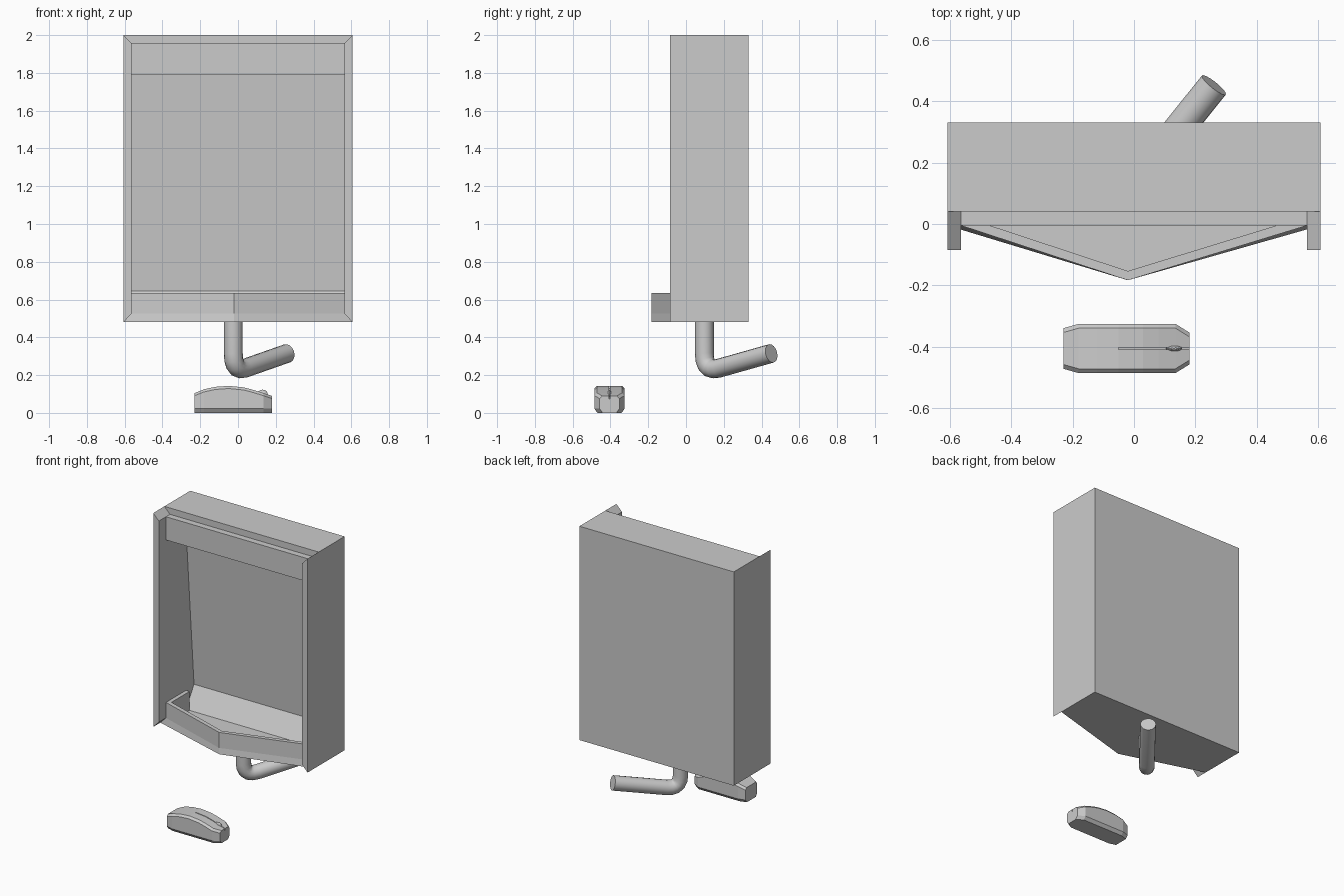
import bpy, bmesh
from mathutils import Vector

if "Cube" in bpy.data.objects:
    bpy.data.objects.remove(bpy.data.objects["Cube"])


def loft(name, sections):
    """Solid through a list of equal-length closed sections, capped at both ends."""
    bm = bmesh.new()
    rings = [[bm.verts.new(p) for p in s] for s in sections]
    n = len(rings[0])
    for a, b in zip(rings, rings[1:]):
        for i in range(n):
            j = (i + 1) % n
            bm.faces.new((a[i], a[j], b[j], b[i]))
    bm.faces.new(rings[0])
    bm.faces.new(rings[-1])
    bmesh.ops.recalc_face_normals(bm, faces=bm.faces)
    me = bpy.data.meshes.new(name)
    bm.to_mesh(me)
    bm.free()
    ob = bpy.data.objects.new(name, me)
    bpy.context.collection.objects.link(ob)
    return ob


def box(name, x0, x1, y0, y1, z0, z1):
    return loft(name, [[(x0, y0, z), (x1, y0, z), (x1, y1, z), (x0, y1, z)] for z in (z0, z1)])


def cut(ob, cutter):
    cutter.hide_render = True
    cutter.hide_viewport = True
    cutter.display_type = 'WIRE'
    m = ob.modifiers.new("cut", 'BOOLEAN')
    m.operation = 'DIFFERENCE'
    m.solver = 'EXACT'
    m.object = cutter


W, IN = 0.607, 0.563      # outer and inner half widths
FRONT, APEX = -0.005, -0.02

# Cabinet with a leaning back wall and a sloped floor at the rear
cabinet = box("cabinet", -W, W, 0.04, 0.33, 0.48, 2.0)
recess_profile = [(-0.1, 0.50), (0.22, 0.50), (0.31, 0.644), (0.22, 1.79), (-0.1, 1.79)]
recess = loft("recess_cutter", [[(x, y, z) for y, z in recess_profile] for x in (-IN, IN)])
cut(cabinet, recess)

# Raised panel across the top of the opening
box("top_panel", -IN, IN, FRONT, 0.04, 1.79, 1.955)

# Side wings with mitred ends
for s, name in ((-1, "left_wing"), (1, "right_wing")):
    outline = [(s * W, 0.48), (s * W, 2.0), (s * IN, 1.955), (s * IN, 0.525)]
    loft(name, [[(x, y, z) for x, z in outline] for y in (-0.085, 0.04)])


# Pointed basin rim: one cross-section swept around the front and along both sides
def rim_section(s, y_out, y_in, x_low=W, z_low=0.48):
    xo, xi, xl = (APEX, APEX, APEX) if s == 0 else (s * IN, s * 0.535, s * x_low)
    return [(xl, y_out, z_low), (xo, y_out, 0.525), (xo, y_out, 0.635),
            (xi, y_in, 0.635), (xi, y_in, 0.50), (xi, y_in, z_low)]


def rim_side(s):
    return [rim_section(s, 0.22, 0.22, 0.59, 0.485), rim_section(s, 0.04, 0.04),
            rim_section(s, FRONT, 0.017)]


loft("basin_rim", rim_side(-1) + [rim_section(0, -0.183, -0.153)] + rim_side(1)[::-1])

# Floor plate inside the pointed rim
floor = [(-0.535, 0.04), (-0.535, 0.017), (APEX, -0.153), (0.535, 0.017), (0.535, 0.04)]
loft("basin_floor", [[(x, y, z) for x, y in floor] for z in (0.48, 0.50)])

# Drain pipe with a rounded elbow
corner, end = Vector((-0.025, 0.097, 0.215)), Vector((0.26, 0.452, 0.315))
a = corner + Vector((0, 0, 0.10))
b = corner + (end - corner).normalized() * 0.10
path = [Vector((corner.x, corner.y, 0.49))]
for i in range(6):
    t = i / 5
    path.append(a * (1 - t) ** 2 + corner * 2 * t * (1 - t) + b * t * t)
path.append(end)
curve = bpy.data.curves.new("drain_pipe", 'CURVE')
curve.dimensions = '3D'
curve.bevel_depth = 0.05
curve.bevel_resolution = 6
curve.use_fill_caps = True
spline = curve.splines.new('POLY')
spline.points.add(len(path) - 1)
for p, co in zip(spline.points, path):
    p.co = (*co, 1)
pipe = bpy.data.objects.new("drain_pipe", curve)
bpy.context.collection.objects.link(pipe)
bpy.context.view_layer.objects.active = pipe
pipe.select_set(True)
bpy.ops.object.convert(target='MESH')
bpy.ops.object.shade_smooth_by_angle()

# Small hand controller on the ground: (x, half width, height) stations
CY = -0.405
stations = [(-0.23, 0.066, 0.105), (-0.18, 0.08, 0.125), (-0.12, 0.08, 0.138), (-0.05, 0.08, 0.143),
            (0.03, 0.08, 0.135), (0.08, 0.08, 0.122), (0.135, 0.08, 0.105), (0.18, 0.052, 0.09)]
sections = []
for x, w, h in stations:
    half = [(w - 0.016, 0), (w, 0.022), (w, h - 0.014), (w - 0.014, h)]
    sections.append([(x, CY + y, z) for y, z in half] + [(x, CY - y, z) for y, z in half[::-1]])
controller = loft("controller_body", sections)

# Groove between the two buttons, following the falling top
groove_profile = [(-0.05, 0.13), (0.2, 0.07), (0.2, 0.2), (-0.05, 0.2)]
groove = loft("groove_cutter", [[(x, CY + y, z) for x, z in groove_profile] for y in (-0.003, 0.003)])
cut(controller, groove)

# Scroll wheel
bpy.ops.mesh.primitive_uv_sphere_add(segments=12, ring_count=8, radius=1, location=(0.13, CY, 0.1))
wheel = bpy.context.object
wheel.name = "scroll_wheel"
wheel.scale = (0.027, 0.009, 0.023)
